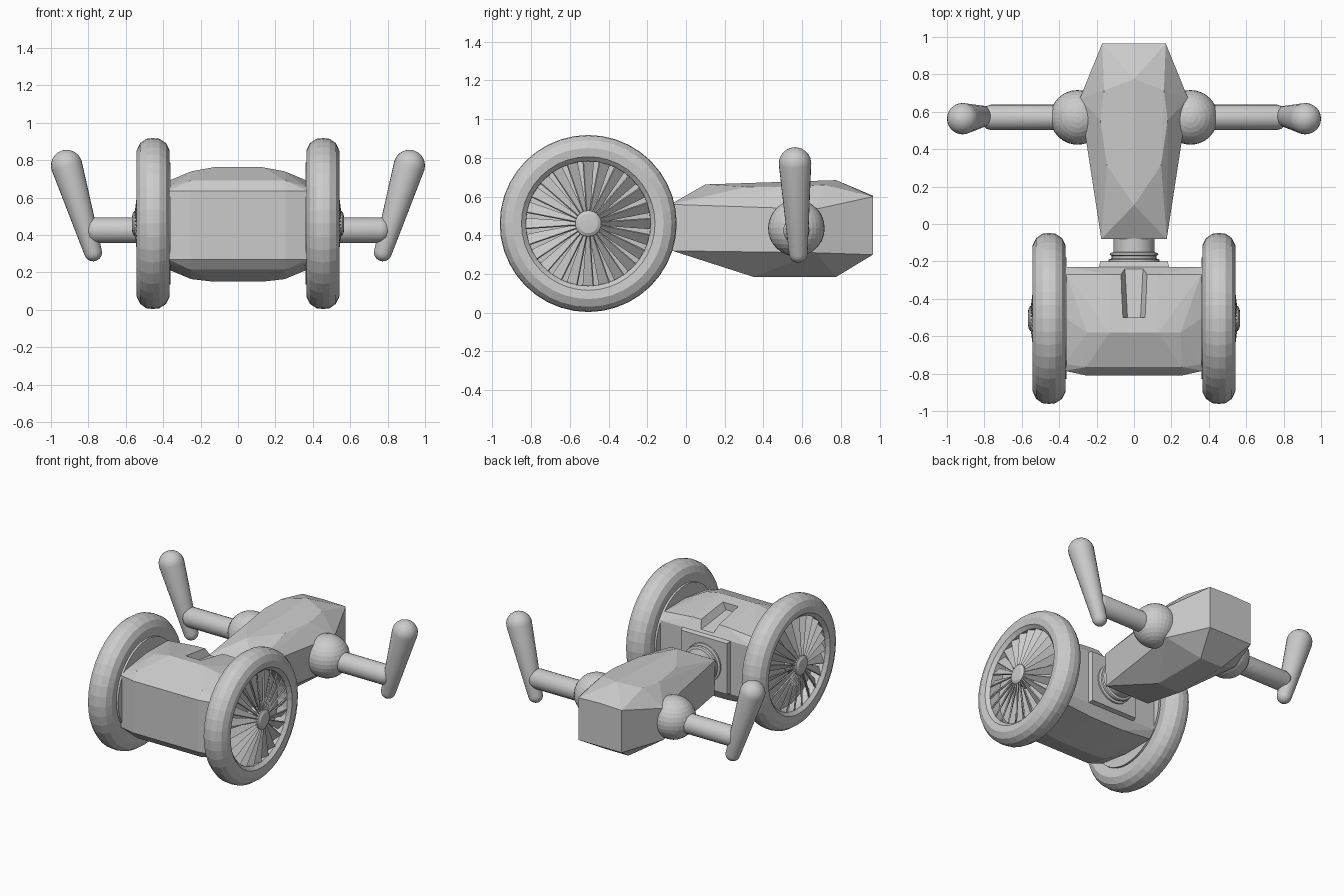
import bpy, bmesh, math
from mathutils import Vector

if "Cube" in bpy.data.objects:
    bpy.data.objects.remove(bpy.data.objects["Cube"])


def finish(bm, name, smooth=False):
    bmesh.ops.recalc_face_normals(bm, faces=bm.faces)
    me = bpy.data.meshes.new(name)
    bm.to_mesh(me)
    bm.free()
    ob = bpy.data.objects.new(name, me)
    bpy.context.collection.objects.link(ob)
    if smooth:
        bpy.ops.object.select_all(action='DESELECT')
        ob.select_set(True)
        bpy.context.view_layer.objects.active = ob
        bpy.ops.object.shade_smooth_by_angle(angle=math.radians(35))
    return ob


def hull(name, half):
    """Convex shell from points given on the +x side, mirrored."""
    bm = bmesh.new()
    for x, y, z in half:
        for s in ((1, -1) if x else (1,)):
            bm.verts.new((s * x, y, z))
    res = bmesh.ops.convex_hull(bm, input=bm.verts)
    junk = {g for g in res["geom_interior"] + res["geom_unused"] if isinstance(g, bmesh.types.BMVert)}
    bmesh.ops.delete(bm, geom=list(junk), context='VERTS')
    bmesh.ops.dissolve_limit(bm, angle_limit=0.01, verts=bm.verts, edges=bm.edges)
    return finish(bm, name)


def lathe(name, profile, start, axis, seg, closed=False, smooth=False):
    """Revolve (distance along axis, radius) points about an axis."""
    a = Vector(axis).normalized()
    u = a.orthogonal().normalized()
    v = a.cross(u)
    bm = bmesh.new()
    rings = []
    for d, r in profile:
        rings.append([bm.verts.new(Vector(start) + a * d + r * (
            u * math.cos(2 * math.pi * i / seg) + v * math.sin(2 * math.pi * i / seg)))
            for i in range(seg)])
    pairs = list(zip(rings, rings[1:]))
    if closed:
        pairs.append((rings[-1], rings[0]))
    for p, q in pairs:
        for i in range(seg):
            j = (i + 1) % seg
            bm.faces.new((p[i], p[j], q[j], q[i]))
    if not closed:
        bm.faces.new(rings[0])
        bm.faces.new(rings[-1])
    return finish(bm, name, smooth)


# chassis: faceted box, mirrored about its mid height
MID = 0.452
upper = [(0.255, -0.81, 0.636), (0.37, -0.785, 0.636), (0.255, -0.765, 0.69),
         (0.37, -0.75, 0.655), (0.13, -0.58, 0.762), (0.25, -0.58, 0.74),
         (0.37, -0.50, 0.69), (0.13, -0.27, 0.71), (0.36, -0.27, 0.69), (0.36, -0.23, 0.64)]
lower = [(x, y, 2 * MID - z) for x, y, z in upper]
lower = [(x, y, max(z, 0.15)) for x, y, z in lower]
chassis = hull("chassis", upper + lower)

# tapered groove in the rear deck
groove = hull("groove_cutter", [(0.115, -0.2, 0.80), (0.05, -0.2, 0.65),
                                (0.085, -0.50, 0.80), (0.035, -0.50, 0.70)])
mod = chassis.modifiers.new("groove", 'BOOLEAN')
mod.object = groove
mod.operation = 'DIFFERENCE'
mod.solver = 'EXACT'
bpy.context.view_layer.objects.active = chassis
bpy.ops.object.modifier_apply(modifier="groove")
bpy.data.objects.remove(groove)

# coupling plates and neck
hull("coupling_plate", [(0.19, -0.24, MID + s * 0.19) for s in (1, -1)]
     + [(0.18, -0.2, MID + s * 0.18) for s in (1, -1)])
lathe("neck", [(0, .135), (.025, .135), (.03, .12), (.045, .12), (.05, .13), (.06, .125),
               (.065, .11), (.2, .11)], (0, -0.215, MID), (0, 1, 0), 32, smooth=True)

# faceted head
hull("head", [
    (0.175, -0.08, 0.56), (0.175, -0.07, 0.32),
    (0.29, 0.67, 0.535), (0.29, 0.67, 0.31),
    (0.17, 0.965, 0.60), (0.17, 0.965, 0.30), (0, 0.965, 0.605),
    (0, 0.775, 0.685), (0.16, 0.715, 0.66), (0.18, 0.555, 0.65),
    (0.145, 0.315, 0.65), (0, 0.10, 0.663),
    (0.09, 0.775, 0.185), (0.09, 0.35, 0.185)])

tire = [(.375, .32), (.365, .39), (.385, .43), (.42, .453), (.455, .457), (.49, .453),
        (.523, .43), (.542, .39), (.537, .345), (.515, .322)]
BLADES = 24
for s, side in ((1, "right"), (-1, "left")):
    ax = (s, 0, 0)
    hubc = (0, -0.505, 0.461)
    # wheel
    lathe(side + "_tire", tire, hubc, ax, 40, closed=True)
    lathe(side + "_wheel_back", [(.36, .325), (.44, .325), (.465, .06)], hubc, ax, 40)
    lathe(side + "_hub", [(.42, .067), (.555, .067), (.565, .05), (.567, .02)], hubc, ax, 24)

    # pitched fan blades
    bm = bmesh.new()
    for k in range(BLADES):
        t = 2 * math.pi * k / BLADES
        quad = []
        for r, x, w, tw in ((.055, .55, .008, .012), (.327, .515, .027, .018)):
            for e in (-1, 1):
                c, n = math.cos(t), math.sin(t)
                quad.append((s * (x - tw + e * tw), hubc[1] + r * c - e * w * n,
                             hubc[2] + r * n + e * w * c))
        a, b, c2, d = [bm.verts.new(p) for p in quad]
        bm.faces.new((a, b, d, c2))
    geo = finish(bm, side + "_wheel_blades")
    m = geo.modifiers.new("thick", 'SOLIDIFY')
    m.thickness = 0.008
    m.offset = 0

    # shoulder ball
    bm = bmesh.new()
    bmesh.ops.create_uvsphere(bm, u_segments=32, v_segments=16, radius=0.146)
    bmesh.ops.translate(bm, verts=bm.verts, vec=(s * 0.302, 0.57, 0.437))
    finish(bm, side + "_shoulder")

    # upper arm with rounded end
    lathe(side + "_upper_arm", [(.3, .068), (.765, .068), (.79, .06), (.808, .04), (.815, .012)],
          (0, 0.57, 0.425), ax, 24, smooth=True)

    # tapered forearm with round tips
    p, q = Vector((s * .775, .58, .307)), Vector((s * .916, .563, .771))
    L = (q - p).length
    prof = [(-.048 * math.cos(i * math.pi / 12), .048 * max(math.sin(i * math.pi / 12), .03))
            for i in range(7)]
    prof += [(L + .084 * math.sin(i * math.pi / 12), .084 * max(math.cos(i * math.pi / 12), .03))
             for i in range(7)]
    lathe(side + "_forearm", prof, p, q - p, 24, smooth=True)
